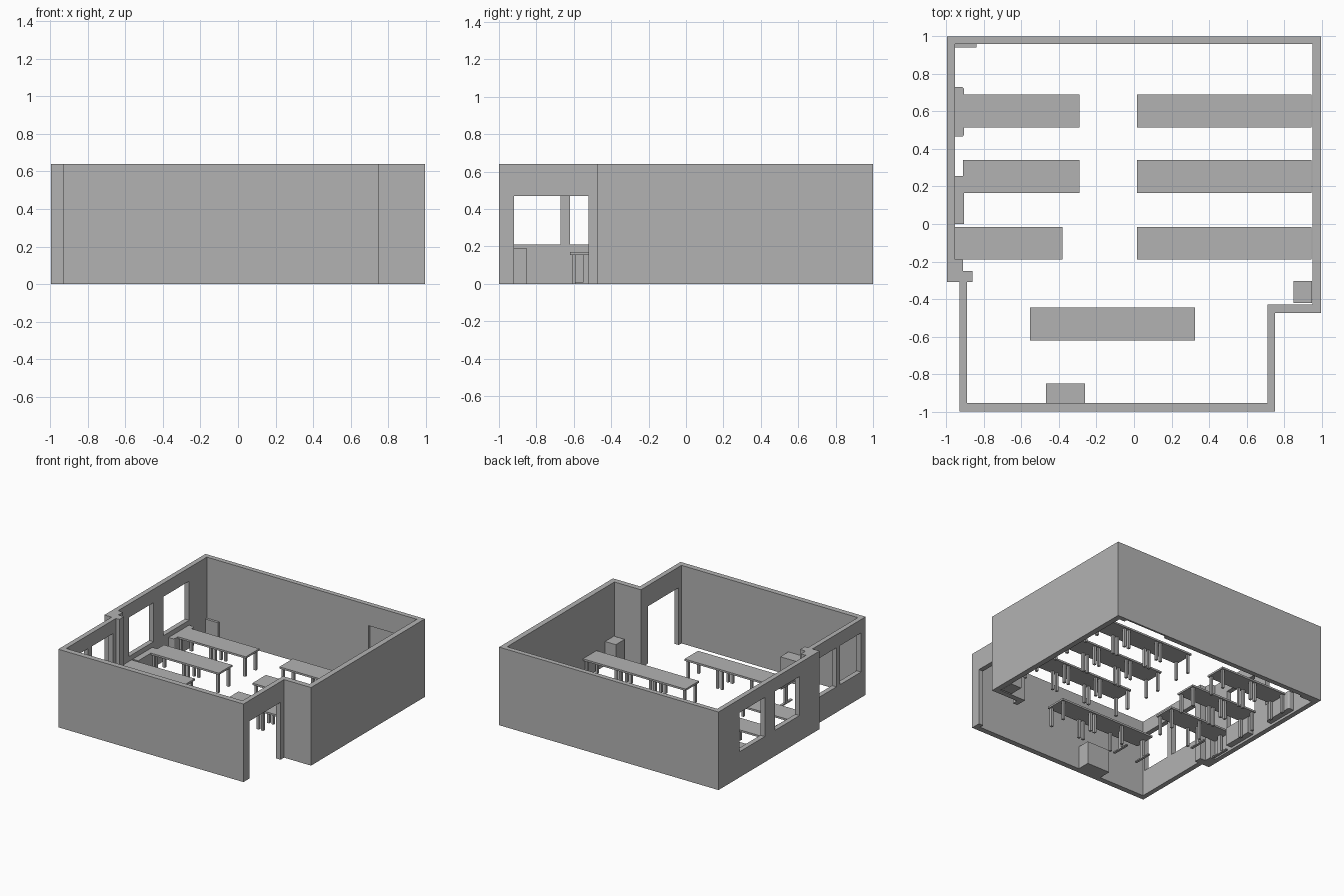
import bpy
import bmesh

old = bpy.data.objects.get("Cube")
if old:
    bpy.data.objects.remove(old, do_unlink=True)

GREY = (0.45, 0.45, 0.45, 1)
grey = bpy.data.materials.new("plain grey")
grey.use_nodes = True
grey.diffuse_color = GREY
grey.node_tree.nodes["Principled BSDF"].inputs["Base Color"].default_value = GREY


def finish(name, bm):
    bmesh.ops.recalc_face_normals(bm, faces=bm.faces)
    mesh = bpy.data.meshes.new(name)
    bm.to_mesh(mesh)
    bm.free()
    mesh.materials.append(grey)
    ob = bpy.data.objects.new(name, mesh)
    bpy.context.collection.objects.link(ob)
    return ob


def add_box(bm, x, y, z):
    corners = [bm.verts.new((a, b, z[0])) for a, b in
               ((x[0], y[0]), (x[1], y[0]), (x[1], y[1]), (x[0], y[1]))]
    lift(bm, bm.faces.new(corners), z[1] - z[0])


def lift(bm, face, height):
    top = bmesh.ops.extrude_face_region(bm, geom=[face])["geom"]
    verts = [g for g in top if isinstance(g, bmesh.types.BMVert)]
    bmesh.ops.translate(bm, verts=verts, vec=(0, 0, height))


def box(name, x, y, z):
    bm = bmesh.new()
    add_box(bm, x, y, z)
    return finish(name, bm)


def prism(name, outline, z):
    bm = bmesh.new()
    lift(bm, bm.faces.new([bm.verts.new((a, b, z[0])) for a, b in outline]), z[1] - z[0])
    return finish(name, bm)


def cut(target, cutter):
    cutter.hide_render = True
    mod = target.modifiers.new("cut", "BOOLEAN")
    mod.operation = "DIFFERENCE"
    mod.solver = "EXACT"
    mod.object = cutter
    bpy.context.view_layer.objects.active = target
    bpy.ops.object.modifier_apply(modifier=mod.name)
    bpy.data.objects.remove(cutter, do_unlink=True)


# Room shell: stepped outline, hollowed out, with corner pier on the left
H = 0.64
walls = prism("walls", [(-.995, 1), (.995, 1), (.995, -.475), (.75, -.475), (.75, -1),
                        (-.93, -1), (-.93, -.31), (-.995, -.31)], (0, H))
cut(walls, prism("room_cutter", [
    (-.955, .96), (.95, .96), (.95, -.43), (.71, -.43), (.71, -.955), (-.89, -.955),
    (-.89, -.31), (-.86, -.31), (-.86, -.25), (-.91, -.25), (-.91, -.19), (-.955, -.19)],
    (-.1, 1)))

# Windows, doorway and the shallow door recess in the back wall
for span in ((.40, .73), (-.05, .27)):
    cut(walls, box("window_cutter", (-1.1, -.93), span, (.21, .53)))
for span in ((-.94, -.67), (-.62, -.35)):
    cut(walls, box("window_cutter", (-1.1, -.87), span, (.21, .53)))
cut(walls, box("doorway_cutter", (.68, .8), (-.92, -.52), (-.1, .47)))
cut(walls, box("recess_cutter", (.51, .90), (.9, .985), (-.1, .47)))

# Desks
DEPTH = 0.175
TOP = (0.155, 0.17)
LEG = 0.01


def leg_table(name, x0, x1, y0, modules):
    """One worktop on several four-legged modules."""
    bm = bmesh.new()
    add_box(bm, (x0, x1), (y0, y0 + DEPTH), TOP)
    step = (x1 - x0) / modules
    for i in range(modules):
        for lx in (x0 + i * step + .02, x0 + (i + 1) * step - .02):
            for ly in (y0 + .02, y0 + DEPTH - .02):
                add_box(bm, (lx - LEG, lx + LEG), (ly - LEG, ly + LEG), (0, TOP[0]))
    return finish(name, bm)


def foot_desk(name, x0, x1, y0):
    """Small desk with a post and a floor bar at each end."""
    bm = bmesh.new()
    add_box(bm, (x0, x1), (y0, y0 + DEPTH), TOP)
    mid = y0 + DEPTH / 2
    for lx in (x0 + .025, x1 - .025):
        add_box(bm, (lx - LEG, lx + LEG), (y0 + .01, y0 + DEPTH - .01), (0, .01))
        add_box(bm, (lx - LEG, lx + LEG), (mid - .015, mid + .015), (.01, TOP[0]))
    return finish(name, bm)


for row, y in enumerate((.515, .165, -.19)):
    leg_table(f"right_row_table_{row + 1}", .015, .945, y, 3)
    if row < 2:
        leg_table(f"left_row_table_{row + 1}", -.91, -.29, y, 2)
leg_table("left_row_table_3", -.69, -.38, -.19, 1)
foot_desk("window_desk", -.955, -.69, -.19)
leg_table("front_table", -.29, .325, -.62, 2)
foot_desk("front_desk", -.555, -.29, -.62)

# Cabinets against the walls
box("front_cabinet", (-.47, -.26), (-.955, -.85), (0, .19))
box("corner_cabinet", (.85, .948), (-.42, -.305), (0, .20))
box("corner_panel", (-.955, -.84), (.94, .96), (0, .14))

# Radiators under the windows, the rear one with rounded ends
rear = box("rear_radiator", (-.955, -.905), (.465, .73), (.02, .17))
box("middle_radiator", (-.955, -.905), (0, .255), (.02, .17))
bm = bmesh.new()
bm.from_mesh(rear.data)
ends = [e for e in bm.edges if all(v.co.x > -.91 for v in e.verts)
        and abs(e.verts[0].co.z - e.verts[1].co.z) > .1]
bmesh.ops.bevel(bm, geom=ends, offset=.015, segments=4, profile=.5, affect="EDGES")
bm.to_mesh(rear.data)
bm.free()
